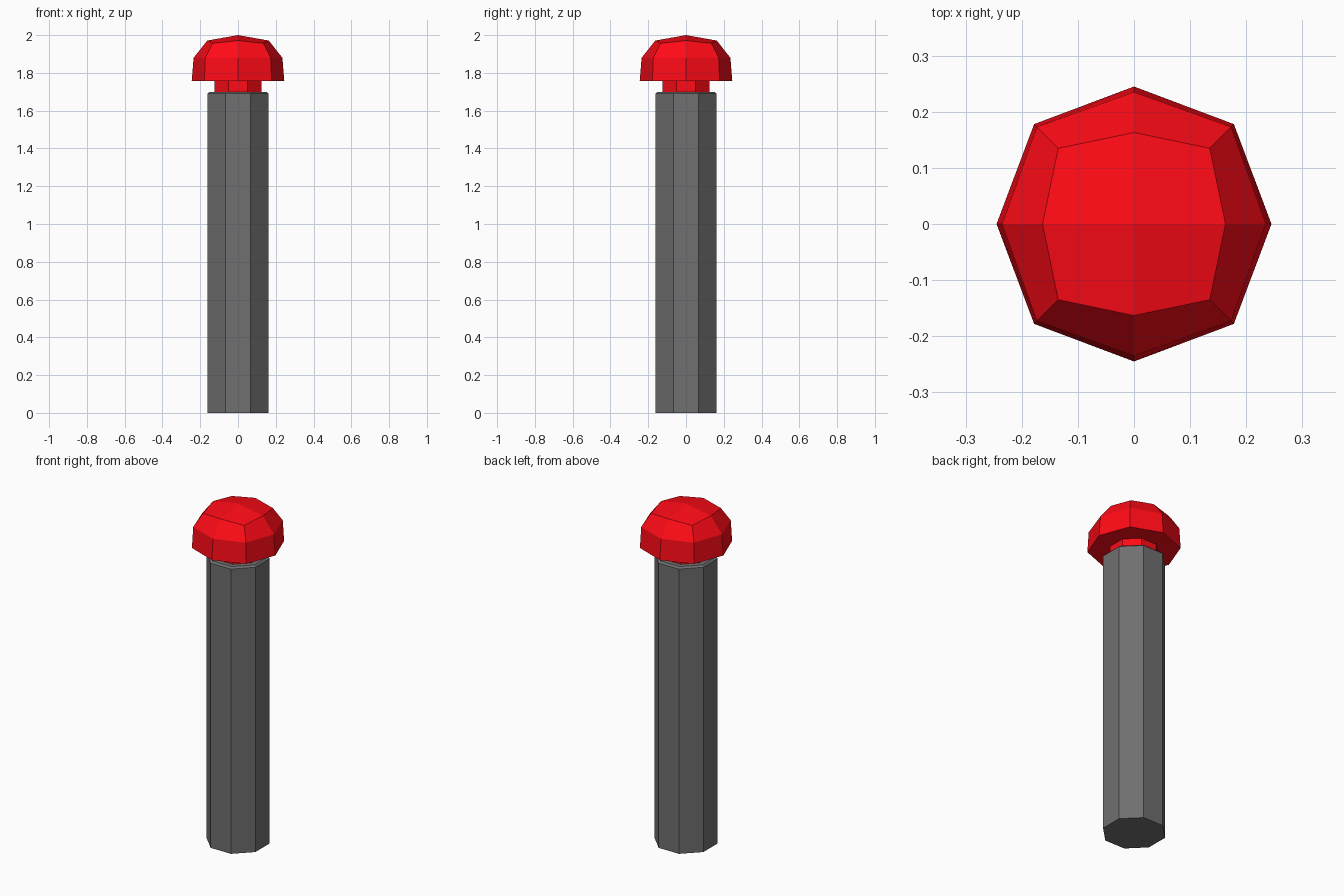
import bpy, bmesh
from math import cos, sin, pi

if "Cube" in bpy.data.objects:
    bpy.data.objects.remove(bpy.data.objects["Cube"])


def material(name, rgb):
    m = bpy.data.materials.new(name)
    m.diffuse_color = (*rgb, 1)
    m.use_nodes = True
    m.node_tree.nodes["Principled BSDF"].inputs["Base Color"].default_value = m.diffuse_color
    return m


red = material("red", (1.0, 0.003, 0.008))
dark_grey = material("dark_grey", (0.16, 0.16, 0.16))


def oct_ring(apothem, z):
    """Octagon with flats facing the axes."""
    r = apothem / cos(pi / 8)
    return [(r * cos(pi / 8 + i * pi / 4), r * sin(pi / 8 + i * pi / 4), z) for i in range(8)]


def dome_ring(axis, diag, z_axis, z_diag):
    """Eight points alternating between the axes and the diagonals."""
    pts = []
    for sx, sy in ((1, 0), (0, 1), (-1, 0), (0, -1)):
        pts.append((sx * axis, sy * axis, z_axis))
        pts.append(((sx - sy) * diag, (sx + sy) * diag, z_diag))
    return pts


def loft(name, rings, mat, apex=None):
    bm = bmesh.new()
    rows = [[bm.verts.new(p) for p in ring] for ring in rings]
    bm.faces.new(rows[0][::-1])
    for a, b in zip(rows, rows[1:]):
        for i in range(8):
            j = (i + 1) % 8
            bm.faces.new((a[i], a[j], b[j], b[i]))
    top = rows[-1]
    if apex is None:
        bm.faces.new(top)
    else:
        # four quads meeting in the middle, like a rounded cube top
        c = bm.verts.new((0, 0, apex))
        for i in range(0, 8, 2):
            bm.faces.new((c, top[i], top[i + 1], top[(i + 2) % 8]))
    bmesh.ops.recalc_face_normals(bm, faces=bm.faces)
    me = bpy.data.meshes.new(name)
    bm.to_mesh(me)
    bm.free()
    me.materials.append(mat)
    ob = bpy.data.objects.new(name, me)
    bpy.context.collection.objects.link(ob)
    return ob


# Octagonal post with a small chamfer at the top
loft("post", [oct_ring(0.161, 0), oct_ring(0.161, 1.69), oct_ring(0.151, 1.70)], dark_grey)

# Narrow neck under the cap
loft("neck", [oct_ring(0.124, 1.68), oct_ring(0.124, 1.765)], red)

# Faceted dome cap
loft("cap", [dome_ring(0.245, 0.178, 1.757, 1.757),
             dome_ring(0.235, 0.173, 1.88, 1.88),
             dome_ring(0.163, 0.135, 1.971, 1.957)], red, apex=2.0)
